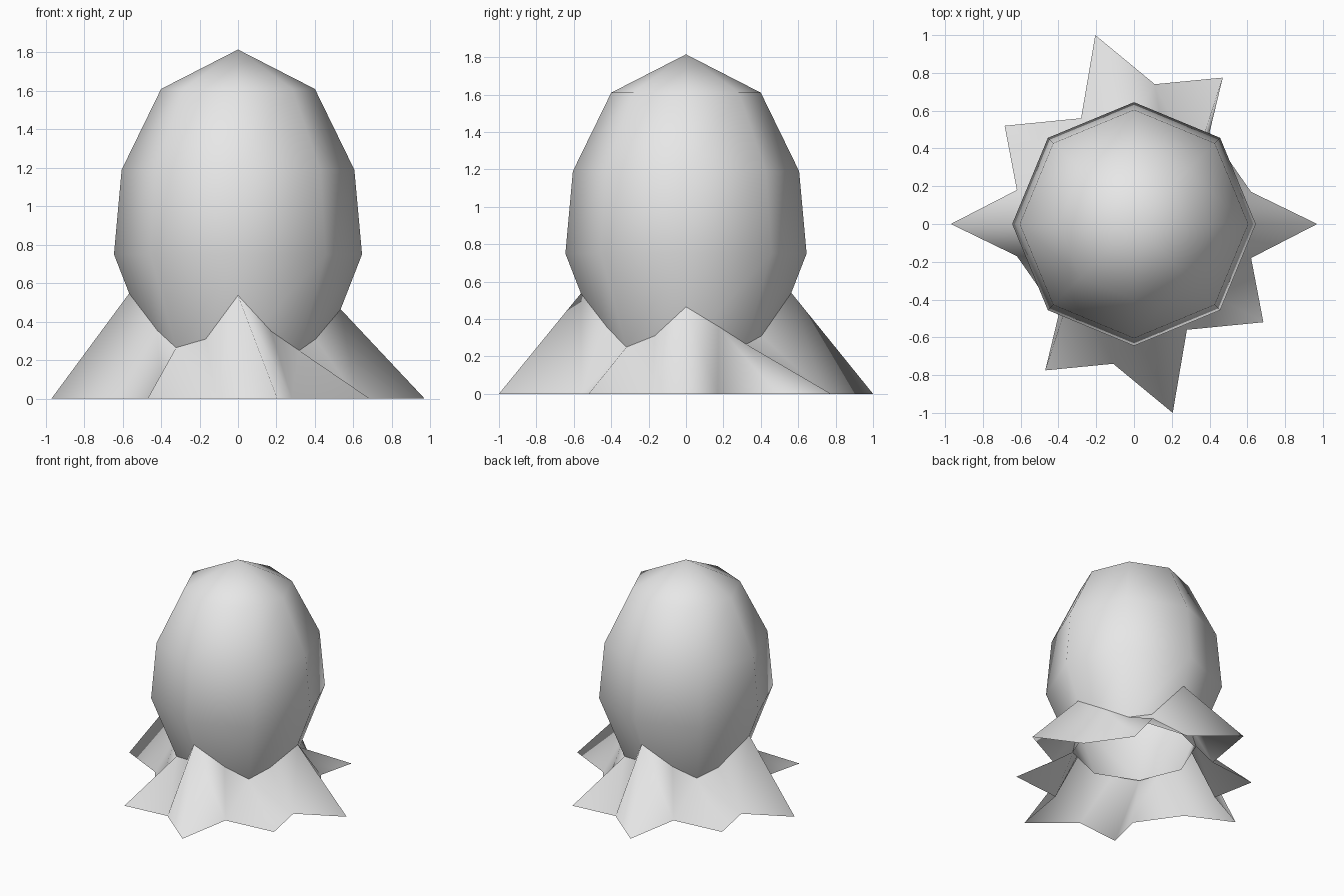
import bpy, bmesh, math

if "Cube" in bpy.data.objects:
    bpy.data.objects.remove(bpy.data.objects["Cube"])

grey = bpy.data.materials.new("light_grey")
grey.diffuse_color = (0.8, 0.8, 0.8, 1)
grey.use_nodes = True
grey.node_tree.nodes["Principled BSDF"].inputs["Base Color"].default_value = grey.diffuse_color


def finish(name, bm):
    bmesh.ops.recalc_face_normals(bm, faces=bm.faces)
    for f in bm.faces:
        f.smooth = True
    mesh = bpy.data.meshes.new(name)
    bm.to_mesh(mesh)
    bm.free()
    mesh.materials.append(grey)
    obj = bpy.data.objects.new(name, mesh)
    bpy.context.collection.objects.link(obj)
    return obj


# Egg-shaped body: eight-sided rings (radius, height) open at the bottom
SIDES = 8
profile = [(0.45, 0.25), (0.645, 0.75), (0.605, 1.19), (0.40, 1.61)]
bm = bmesh.new()
rings = []
for r, z in profile:
    rings.append([bm.verts.new((r * math.cos(math.tau * i / SIDES),
                                r * math.sin(math.tau * i / SIDES), z))
                  for i in range(SIDES)])
for low, high in zip(rings, rings[1:]):
    for i in range(SIDES):
        j = (i + 1) % SIDES
        bm.faces.new((low[i], low[j], high[j], high[i]))
tip = bm.verts.new((0, 0, 1.815))
for i in range(SIDES):
    bm.faces.new((rings[-1][i], rings[-1][(i + 1) % SIDES], tip))
finish("egg_body", bm)

# Star-shaped skirt: the top edge hugs the egg, the hem is a ring of spikes
top_z = [0.465, 0.36, 0.265, 0.31, 0.54, 0.35, 0.26, 0.31,
         0.547, 0.354, 0.265, 0.31, 0.537, 0.35, 0.25, 0.31]
# Half of the hem, one group per top point; the other half is turned 180 degrees
half_hem = [[(0.97, 0)], [(0.62, 0.17), (0.40, 0.485)], [(0.47, 0.775)],
            [(0.11, 0.74)], [(-0.205, 1.0)], [(-0.28, 0.56)],
            [(-0.685, 0.52)], [(-0.62, 0.18)]]
hem_points = half_hem + [[(-x, -y) for x, y in g] for g in half_hem]

bm = bmesh.new()
top, hem = [], []
for i, z in enumerate(top_z):
    r = 0.45 + (z - 0.25) * 0.39
    if i % 2:
        r *= math.cos(math.pi / SIDES)
    a = math.tau * i / 16
    top.append(bm.verts.new((r * math.cos(a), r * math.sin(a), z)))
    hem.append([bm.verts.new((x, y, 0)) for x, y in hem_points[i]])
for i in range(16):
    j = (i + 1) % 16
    if len(hem[i]) == 2:
        bm.faces.new((top[i], hem[i][0], hem[i][1]))
    # Split each panel along the line that keeps the spikes ridged
    if i % 2 == 0:
        bm.faces.new((top[i], hem[i][-1], hem[j][0]))
        bm.faces.new((top[i], hem[j][0], top[j]))
    else:
        bm.faces.new((top[i], hem[i][-1], top[j]))
        bm.faces.new((top[j], hem[i][-1], hem[j][0]))
finish("star_skirt", bm)
